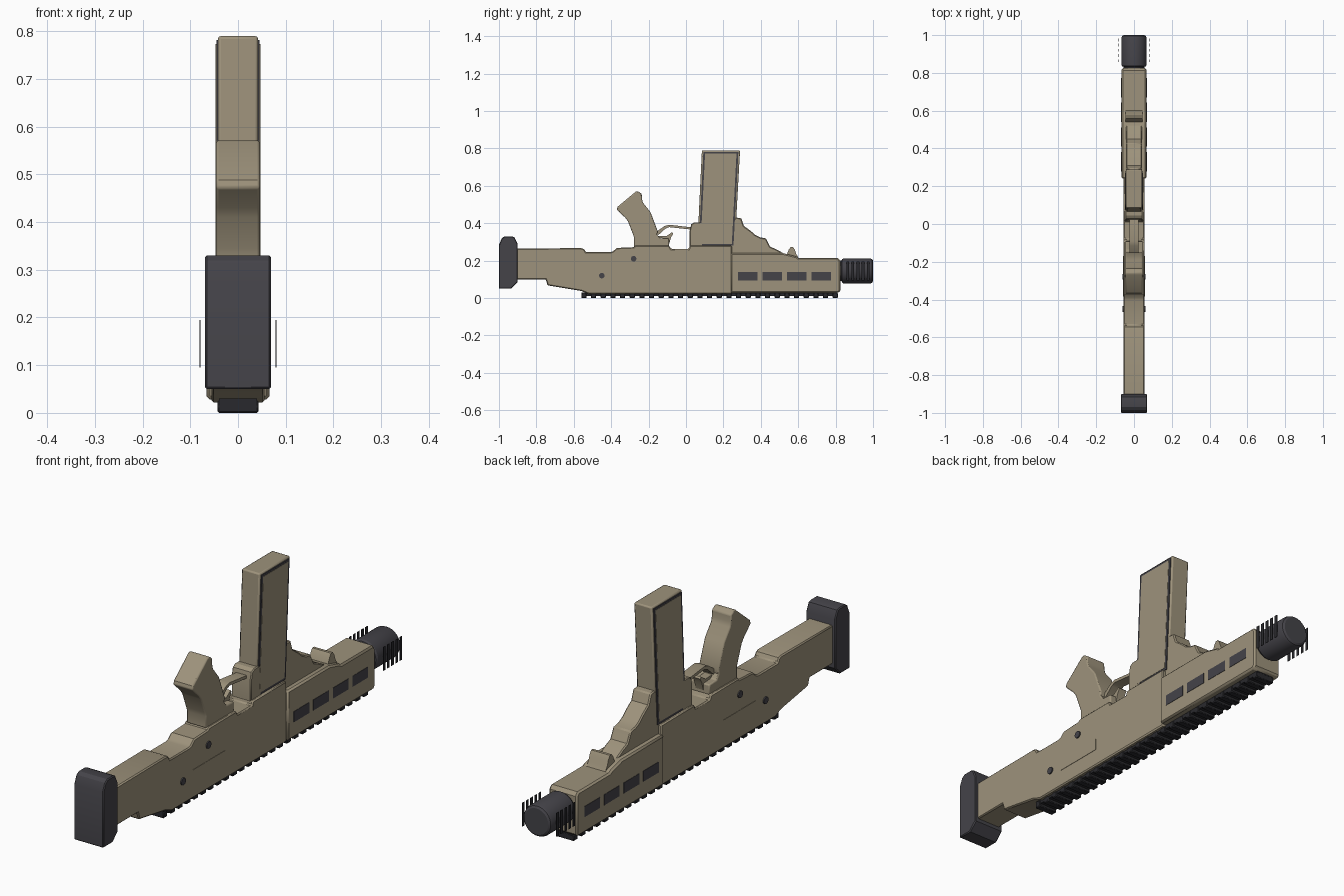
import bpy, bmesh, math

if "Cube" in bpy.data.objects:
    bpy.data.objects.remove(bpy.data.objects["Cube"])


def mat(name, rgb):
    m = bpy.data.materials.new(name)
    m.diffuse_color = (*rgb, 1)
    m.use_nodes = True
    m.node_tree.nodes["Principled BSDF"].inputs["Base Color"].default_value = m.diffuse_color
    return m


TAN = mat("tan_polymer", (0.34, 0.29, 0.20))
GREY = mat("dark_grey", (0.058, 0.056, 0.066))
BLACK = mat("rail_black", (0.022, 0.022, 0.026))


def finish(name, bm, m, bevel=0, segs=1):
    bmesh.ops.recalc_face_normals(bm, faces=bm.faces)
    me = bpy.data.meshes.new(name)
    bm.to_mesh(me)
    bm.free()
    me.materials.append(m)
    ob = bpy.data.objects.new(name, me)
    bpy.context.collection.objects.link(ob)
    if bevel:
        b = ob.modifiers.new("bevel", 'BEVEL')
        b.width, b.segments, b.angle_limit = bevel, segs, math.radians(50)
    bpy.context.view_layer.objects.active = ob
    ob.select_set(True)
    bpy.ops.object.shade_smooth_by_angle(angle=math.radians(30))
    ob.select_set(False)
    return ob


def profile(name, pts, hw, m, bevel=0, segs=1, x=0):
    """Side outline (y, z) extruded to x +- hw."""
    bm = bmesh.new()
    f = bm.faces.new([bm.verts.new((x - hw, y, z)) for y, z in pts])
    r = bmesh.ops.extrude_face_region(bm, geom=[f])
    for v in r["geom"]:
        if isinstance(v, bmesh.types.BMVert):
            v.co.x += 2 * hw
    return finish(name, bm, m, bevel, segs)


def box(name, hw, y0, y1, z0, z1, m, bevel=0, x=0):
    return profile(name, [(y0, z0), (y1, z0), (y1, z1), (y0, z1)], hw, m, bevel, x=x)


def lathe(name, prof, cz, m, n=32):
    """Rings (y, radius) around the barrel axis."""
    bm = bmesh.new()
    rings = [[bm.verts.new((r * math.cos(2 * math.pi * i / n), y, cz + r * math.sin(2 * math.pi * i / n)))
              for i in range(n)] for y, r in prof]
    for a, b in zip(rings, rings[1:]):
        for i in range(n):
            bm.faces.new((a[i], a[(i + 1) % n], b[(i + 1) % n], b[i]))
    bm.faces.new(rings[0])
    bm.faces.new(rings[-1])
    return finish(name, bm, m)


# Stock and receiver
profile("receiver", [(-.91, .265), (-.56, .267), (-.545, .262), (-.535, .245), (-.405, .245), (-.39, .25),
                     (-.37, .268), (-.28, .272), (-.27, .28), (-.09, .28), (-.08, .263), (.015, .263),
                     (.02, .28), (.245, .28), (.245, .022), (-.52, .022), (-.56, .038), (-.74, .068),
                     (-.75, .1), (-.91, .1)], .056, TAN, .005)
profile("butt_pad", [(-1, .05), (-.935, .05), (-.90, .085), (-.90, .29), (-.917, .325), (-.93, .33),
                     (-.97, .33), (-.985, .32), (-1, .285)], .069, GREY, .004)

# Pistol grip, trigger and guard
profile("grip", [(-.278, .275), (-.278, .325), (-.285, .345), (-.31, .41), (-.325, .43), (-.37, .472),
                 (-.366, .488), (-.27, .568), (-.258, .572), (-.237, .558), (-.235, .53), (-.23, .51),
                 (-.19, .46), (-.152, .36), (-.155, .34), (-.14, .32), (-.092, .318), (-.09, .275)],
        .046, TAN, .005, 2)
profile("trigger_guard", [(-.165, .35), (-.115, .385), (-.09, .392), (.03, .378), (.03, .366),
                          (-.09, .379), (-.11, .371), (-.15, .335)], .024, TAN)
profile("trigger", [(-.15, .333), (-.105, .331), (-.075, .352), (-.068, .345), (-.08, .325),
                    (-.09, .29), (-.11, .29), (-.105, .318), (-.15, .322)], .018, TAN)

# Magazine with its well and dark-rimmed side panels
profile("magazine_well", [(.02, .27), (.02, .36), (.028, .395), (.045, .405), (.09, .405), (.09, .27)],
        .046, TAN, .004)
profile("magazine", [(.06, .27), (.26, .27), (.289, .79), (.085, .79)], .042, TAN, .006, 2)
for s, side in ((1, "right"), (-1, "left")):
    profile("magazine_rim_" + side, [(.068, .28), (.254, .28), (.280, .782), (.093, .782)],
            .002, GREY, x=s * .0435)
    profile("magazine_panel_" + side, [(.078, .290), (.245, .290), (.270, .773), (.102, .773)],
            .002, TAN, x=s * .0447)

# Handguard, support and sight bump
profile("handguard", [(.24, .028), (.815, .028), (.825, .04), (.825, .2), (.812, .215), (.60, .215),
                      (.59, .222), (.52, .24), (.24, .24)], .066, TAN, .007)
profile("front_support", [(.22, .22), (.22, .40), (.268, .43), (.295, .428), (.31, .385), (.345, .36),
                          (.37, .338), (.395, .325), (.428, .319), (.437, .30), (.45, .275), (.48, .262),
                          (.53, .235), (.53, .21)], .042, TAN, .005)
profile("sight_bump", [(.50, .21), (.54, .235), (.55, .26), (.56, .273), (.572, .273), (.582, .258),
                       (.59, .235), (.605, .21)], .044, TAN)

# Side details on both sides
for s, side in ((1, "right"), (-1, "left")):
    for i in range(4):
        y = .278 + i * .131
        box(f"vent_{side}_{i}", .001, y, y + .103, .095, .14, GREY, x=s * .0665)
    box("port_cover_" + side, .001, -.385, -.17, .093, .143, TAN, x=s * .0565)
    for i, (y, z) in enumerate(((-.45, .12), (-.28, .21))):
        circle = [(y + .015 * math.cos(a * math.pi / 8), z + .015 * math.sin(a * math.pi / 8)) for a in range(16)]
        profile(f"pin_{side}_{i}", circle, .004, GREY, x=s * .057)
    # Thin strips standing off the muzzle
    for i in range(5):
        y = .857 + i * .0275
        box(f"muzzle_strip_{side}_{i}", .001, y, y + .015, .095, .195, BLACK, x=s * .08)

# Muzzle
lathe("muzzle", [(.81, .055), (.832, .055), (.834, .062), (.842, .067), (.985, .067), (.995, .063), (1, .055)],
      .145, GREY)

# Accessory rail
box("rail_base", .04, -.56, .81, .012, .03, BLACK)
for i in range(27):
    y = -.56 + i * .0517
    box(f"rail_tooth_{i}", .043, y, y + .028, 0, .026, BLACK, .003)
